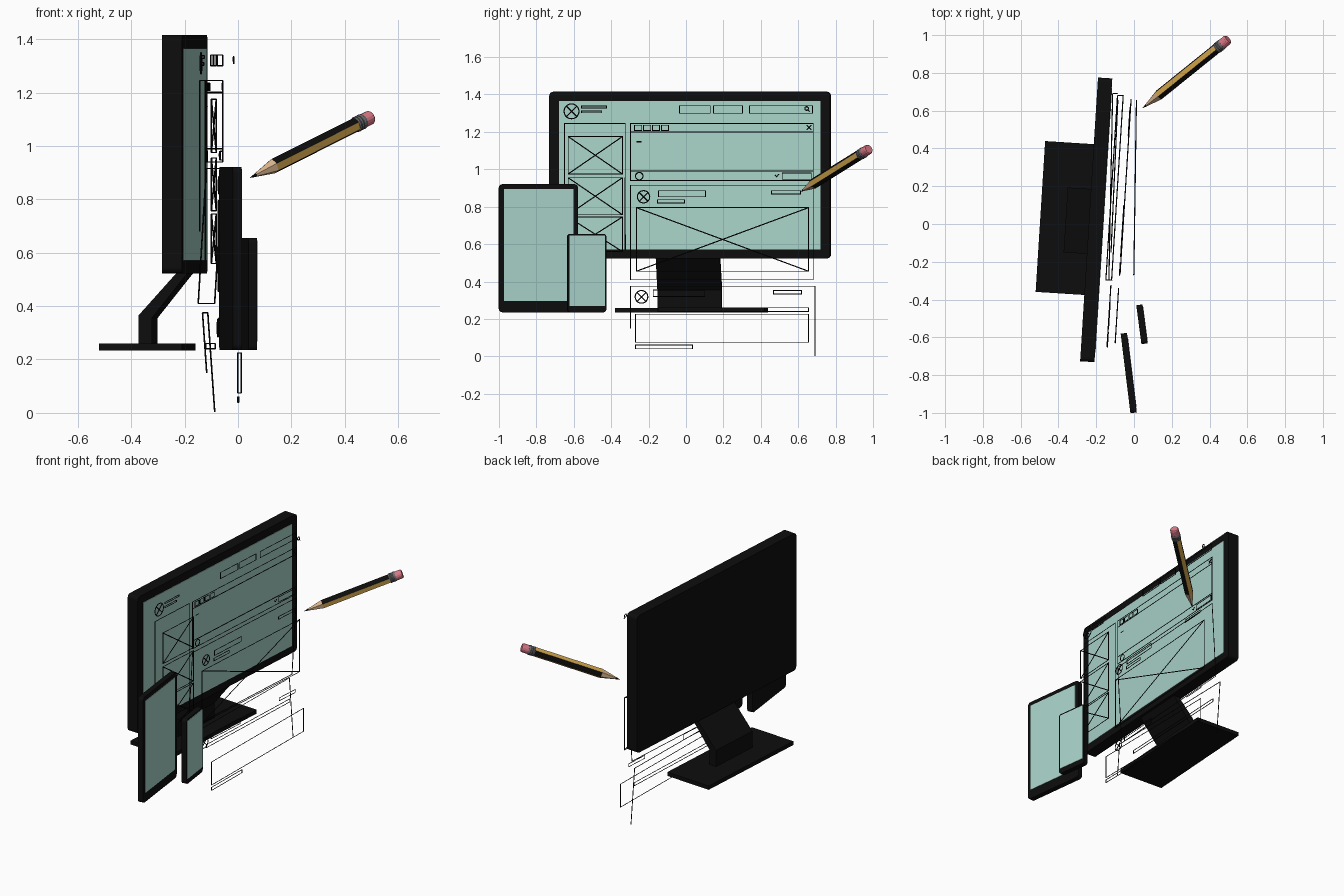
import bpy, bmesh, math
from mathutils import Vector, Matrix

if "Cube" in bpy.data.objects:
    bpy.data.objects.remove(bpy.data.objects["Cube"])


def mat(name, r, g, b):
    m = bpy.data.materials.new(name)
    m.diffuse_color = (r, g, b, 1)
    m.use_nodes = True
    m.node_tree.nodes["Principled BSDF"].inputs["Base Color"].default_value = m.diffuse_color
    return m


BLACK = mat("black", .004, .004, .004)
TEAL = mat("teal", .40, .66, .59)
YELLOW = mat("yellow", .62, .36, .07)
WOOD = mat("wood", .70, .46, .27)
METAL = mat("metal", .15, .15, .16)
PINK = mat("pink", .70, .19, .24)


def finish(name, bm, mats):
    bmesh.ops.recalc_face_normals(bm, faces=bm.faces)
    me = bpy.data.meshes.new(name)
    bm.to_mesh(me)
    bm.free()
    for m in mats:
        me.materials.append(m)
    ob = bpy.data.objects.new(name, me)
    bpy.context.collection.objects.link(ob)
    return ob


# Upright plate facing +x with rounded corners, turned about z
def slab(name, loc, size, turn, radius, m):
    bm = bmesh.new()
    bmesh.ops.create_cube(bm, size=1)
    bmesh.ops.scale(bm, vec=size, verts=bm.verts)
    edges = [e for e in bm.edges
             if abs(e.verts[0].co.x - e.verts[1].co.x) > size[0] * .5]
    if radius:
        bmesh.ops.bevel(bm, geom=edges, offset=radius, segments=4,
                        profile=.5, affect='EDGES')
    ob = finish(name, bm, [m])
    ob.location = loc
    ob.rotation_euler.z = turn
    return ob


# Body plus screen; margins are (side, bottom, top)
def device(name, loc, size, turn, radius, margins):
    slab(name + "_body", loc, size, turn, radius, BLACK)
    side, bottom, top = margins
    off = Vector((size[0] / 2, 0, (bottom - top) / 2))
    off.rotate(Matrix.Rotation(turn, 3, 'Z'))
    slab(name + "_screen", Vector(loc) + off,
         (.005, size[1] - 2 * side, size[2] - bottom - top), turn, 0, TEAL)


TURN = -math.atan(.063)
device("monitor", (-.20, .022, .969), (.076, 1.505, .892), TURN, .022, (.052, .048, .05))
device("tablet", (-.028, -.789, .578), (.034, .424, .685), math.radians(7), .02, (.025, .06, .027))
device("phone", (.042, -.531, .445), (.033, .208, .42), math.radians(7.5), .016, (.009, .033, .01))

# Monitor stand: flat foot and bent neck
slab("stand_foot", (-.34, .03, .247), (.312, .80, .025), TURN, 0, BLACK)
bm = bmesh.new()
prof = [(-.362, .25), (-.362, .365), (-.205, .54), (-.165, .54), (-.312, .355), (-.312, .25)]
face = bm.faces.new([bm.verts.new((x + .34, -.172, z)) for x, z in prof])
ext = bmesh.ops.extrude_face_region(bm, geom=[face])
bmesh.ops.translate(bm, vec=(0, .344, 0),
                    verts=[v for v in ext['geom'] if isinstance(v, bmesh.types.BMVert)])
neck = finish("stand_neck", bm, [BLACK])
neck.location = (-.34, .02, 0)
neck.rotation_euler.z = TURN


# Wire drawings: each sheet is a sloping plane floating in front of the screen
class Sheet:
    def __init__(self, name, x0, slope=.063, lean=0, zref=0):
        self.f = lambda y, z: (x0 + slope * y + lean * (z - zref), y, z, 1)
        cu = bpy.data.curves.new(name, 'CURVE')
        cu.dimensions = '3D'
        cu.bevel_depth = .003
        cu.bevel_resolution = 0
        cu.materials.append(BLACK)
        self.ob = bpy.data.objects.new(name, cu)
        bpy.context.collection.objects.link(self.ob)

    def line(self, *pts, closed=False):
        sp = self.ob.data.splines.new('POLY')
        sp.points.add(len(pts) - 1)
        for p, q in zip(sp.points, pts):
            p.co = self.f(*q)
        sp.use_cyclic_u = closed

    def cross(self, y0, z0, y1, z1):
        self.line((y0, z0), (y1, z1))
        self.line((y0, z1), (y1, z0))

    def rect(self, y0, z0, y1, z1, cross=False):
        self.line((y0, z0), (y1, z0), (y1, z1), (y0, z1), closed=True)
        if cross:
            self.cross(y0, z0, y1, z1)

    def ring(self, y, z, r, cross=False, n=20):
        self.line(*[(y + r * math.cos(i * math.tau / n), z + r * math.sin(i * math.tau / n))
                    for i in range(n)], closed=True)
        if cross:
            d = r * .7
            self.cross(y - d, z - d, y + d, z + d)


# Header row
s = Sheet("header_wires", -.10)
s.ring(-.612, 1.31, .04, True)
s.rect(-.558, 1.328, -.425, 1.338)
s.rect(-.558, 1.302, -.45, 1.312)
for y0, y1 in ((-.035, .13), (.147, .302), (.34, .677)):
    s.rect(y0, 1.30, y1, 1.34)

# Upper panel with tabs, close mark and button
s = Sheet("upper_panel_wires", -.10)
s.rect(-.297, .94, .68, 1.245)
s.line((-.297, 1.20), (.68, 1.20))
s.line((-.297, .99), (.68, .99))
for i in range(4):
    s.rect(-.275 + .048 * i, 1.207, -.237 + .048 * i, 1.235)
s.cross(.645, 1.21, .67, 1.235)
s.line((-.265, 1.147), (-.238, 1.147))
s.ring(-.25, .963, .02)
s.rect(.515, .947, .67, .98)
s.line((.475, .97), (.485, .96), (.497, .975))

# Sidebar frame and picture boxes
s = Sheet("sidebar_frame_wires", -.102)
s.line((-.65, .68), (-.65, 1.245), (-.325, 1.245), (-.325, .57))
s = Sheet("sidebar_picture_wires", -.06)
for z0, z1 in ((.975, 1.175), (.757, .955), (.56, .745)):
    s.rect(-.63, z0, -.34, z1, True)

# Middle panel frame leaning back, with its contents in front
s = Sheet("middle_panel_wires", -.10, .063, .06, .915)
s.rect(-.297, .41, .68, .915)
s = Sheet("middle_content_wires", -.057)
s.rect(-.265, .455, .655, .795, True)
s.ring(-.227, .853, .033, True)
s.rect(-.147, .853, .105, .885)
s.rect(-.152, .82, -.008, .837)
s.rect(.457, .868, .612, .885)
s.ring(.645, 1.325, .01, n=10)
s.line((.652, 1.317), (.66, 1.308))

# Lower open panel and its contents
s = Sheet("lower_panel_wires", -.127, .02, -.07, .375)
s.line((-.297, .15), (-.297, .375), (.69, .375), (.69, .003))
s = Sheet("lower_content_wires", -.06)
s.ring(-.238, .318, .034, True)
s.rect(-.175, .32, .10, .355)
s.rect(.468, .333, .618, .352)
s = Sheet("lower_text_wires", -.115, .045)
s.rect(-.15, .24, .655, .26)
s = Sheet("bottom_box_wires", .003, .015)
s.rect(-.27, .075, .655, .225)
s.rect(-.27, .04, .035, .06)

# Turn the wire curves into meshes
curves = [o for o in bpy.data.objects if o.type == 'CURVE']
for o in curves:
    o.select_set(True)
bpy.context.view_layer.objects.active = curves[0]
bpy.ops.object.convert(target='MESH')

# Pencil: stacked rings along its axis, (distance, radius)
tip, end = Vector((.046, .614, .881)), Vector((.498, .978, 1.108))
axis = end - tip
L = axis.length
d = axis.normalized()
u = (Vector((0, 0, 1)) - d * d.z).normalized()
frame = Matrix((u, d.cross(u), d)).transposed().to_4x4()
frame.translation = tip


def turned(name, rings, sides, start, pick, mats):
    bm = bmesh.new()
    loops = [[bm.verts.new((r * math.cos(start + i * math.tau / sides),
                            r * math.sin(start + i * math.tau / sides), t * L))
              for i in range(sides)] for t, r in rings]
    for a, b in zip(loops, loops[1:]):
        for i in range(sides):
            j = (i + 1) % sides
            bm.faces.new((a[i], a[j], b[j], b[i])).material_index = pick(i)
    bm.faces.new(loops[0])
    bm.faces.new(loops[-1])
    finish(name, bm, mats).matrix_world = frame


A0 = math.radians(-53)
turned("pencil_lead", [(0, .001), (.045, .0075)], 6, A0, lambda i: 0, [BLACK])
turned("pencil_wood", [(.045, .0075), (.19, .029)], 6, A0, lambda i: 0, [WOOD])
turned("pencil_body", [(.19, .029), (.875, .029)], 6, A0, lambda i: i % 2, [YELLOW, BLACK])
turned("pencil_ferrule", [(.87, .028), (.88, .03), (.89, .028), (.90, .03), (.91, .028),
                          (.92, .03), (.935, .028)], 16, 0, lambda i: 0, [METAL])
turned("pencil_eraser", [(.935, .027), (.99, .027), (1, .023)], 16, 0, lambda i: 0, [PINK])
